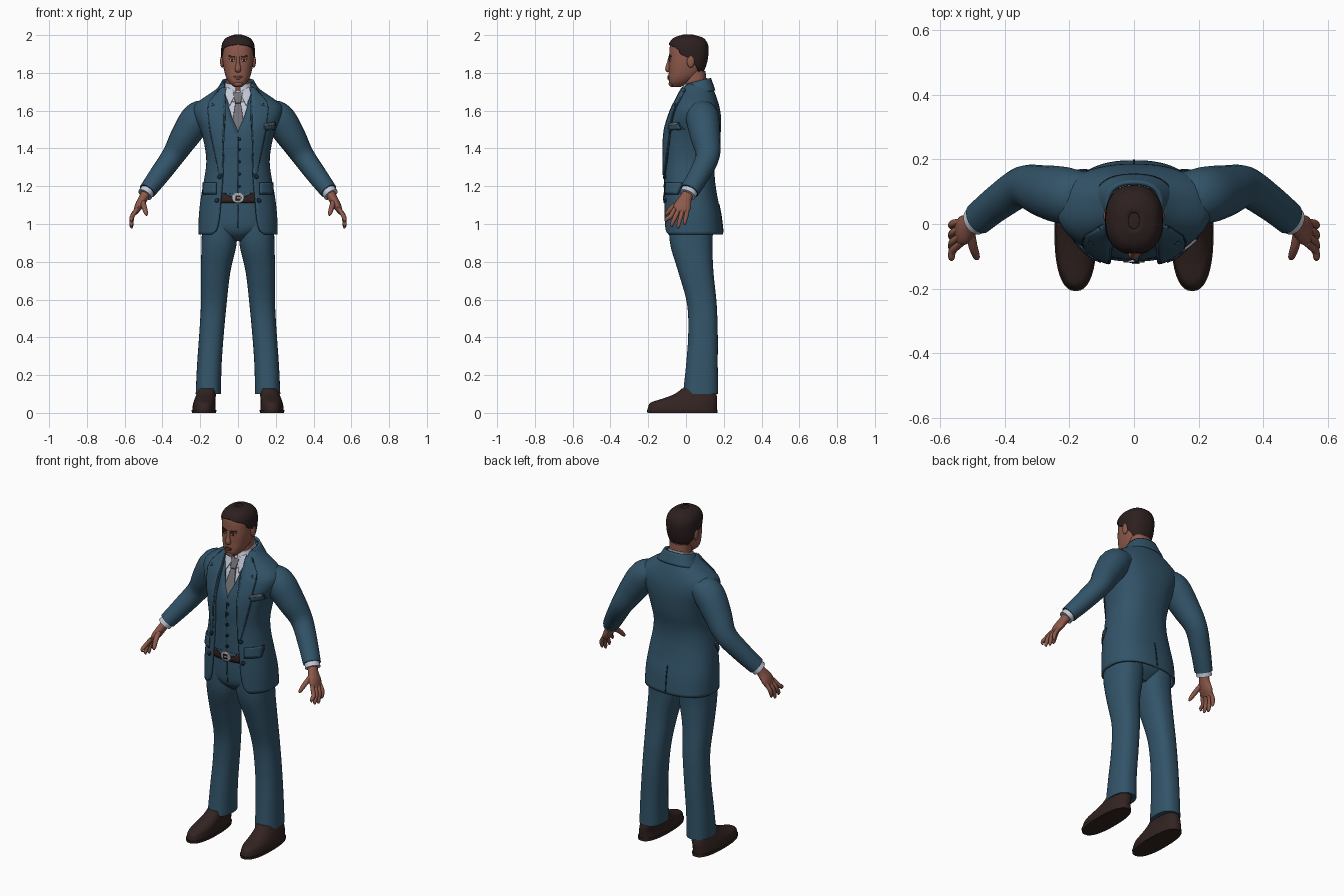
import bpy, bmesh, math
from mathutils import Vector, Matrix

cube = bpy.data.objects.get("Cube")
if cube:
    bpy.data.objects.remove(cube, do_unlink=True)


def material(name, *rgb):
    mat = bpy.data.materials.new(name)
    mat.use_nodes = True
    mat.diffuse_color = (*rgb, 1)
    mat.node_tree.nodes["Principled BSDF"].inputs["Base Color"].default_value = (*rgb, 1)
    return mat


suit = material("suit blue", .032, .088, .14)
seam = material("seam navy", .012, .03, .05)
shirt = material("shirt white", .55, .58, .68)
silk = material("tie grey", .17, .17, .19)
skin = material("skin brown", .27, .1, .07)
lip = material("lip brown", .17, .06, .05)
hair = material("hair black", .026, .014, .014)
leather = material("leather brown", .032, .017, .015)
metal = material("buckle silver", .45, .45, .47)
eye_white = material("eye white", .5, .47, .45)
parts = []


def finish(name, bm, mat, mirror=False, thick=0):
    """Turn a bmesh into an object, with optional thickness and mirrored twin."""
    bmesh.ops.remove_doubles(bm, verts=bm.verts, dist=1e-5)
    bmesh.ops.recalc_face_normals(bm, faces=bm.faces)
    mesh = bpy.data.meshes.new(name)
    bm.to_mesh(mesh)
    bm.free()
    mesh.materials.append(mat)
    obj = bpy.data.objects.new(name, mesh)
    bpy.context.collection.objects.link(obj)
    if thick:
        solid = obj.modifiers.new("thickness", 'SOLIDIFY')
        solid.thickness, solid.offset = thick, 0
    if mirror:
        obj.modifiers.new("mirror", 'MIRROR').use_mirror_merge = False
    parts.append(obj)


def at(table, z):
    """Smoothly interpolate the rows of a table keyed by its first column."""
    keys = [row[0] for row in table]
    last = len(keys) - 1
    z = min(max(z, keys[0]), keys[-1])
    i = min(sum(k <= z for k in keys) - 1, last - 1)

    def slope(k):
        a, b = table[max(k - 1, 0)], table[min(k + 1, last)]
        return [(q - p) / (b[0] - a[0]) for p, q in zip(a, b)]

    h = keys[i + 1] - keys[i]
    t = (z - keys[i]) / h
    s = t * t * (3 - 2 * t)
    return [p + (q - p) * s + h * (m * t * (1 - t) ** 2 - n * t * t * (1 - t))
            for p, q, m, n in zip(table[i], table[i + 1], slope(i), slope(i + 1))]


POWER = 2.4


def section(table, z, inset=0):
    row = at(table, z)
    cx = row[4] if len(row) > 4 else 0
    return cx, (row[2] + row[3]) / 2, row[1] - inset, (row[3] - row[2]) / 2 - inset


def power(v):
    return math.copysign(abs(v) ** (2 / POWER), v)


def skin_rings(bm, rings, closed, caps=True):
    rows = [[bm.verts.new(p) for p in ring] for ring in rings]
    for a, b in zip(rows, rows[1:]):
        for i in range(len(a) if closed else len(a) - 1):
            j = (i + 1) % len(a)
            bm.faces.new((a[i], a[j], b[j], b[i]))
    if caps:
        for ring in (rows if closed else rows[1:])[::len(rows) - 1 if closed else -len(rows)]:
            bm.faces.new(ring if closed else ring[:-1])


def loft(name, table, z0, z1, mat, opening=None, inset=0, steps=28, seg=40,
         tilt=0, caps=True, mirror=False, thick=0):
    """Stack rounded sections; an opening angle leaves a gap at the front."""
    rings = []
    for k in range(steps + 1):
        z = z0 + (z1 - z0) * k / steps
        cx, cy, rx, ry = section(table, z, inset)
        start = opening(z) if opening else 0
        ring = []
        for i in range(seg + 1 if opening else seg):
            a = start + 2 * (math.pi - start) * i / seg
            y = cy - ry * power(math.cos(a))
            ring.append((cx + rx * power(math.sin(a)), y, z + tilt * (y - cy)))
        rings.append(ring)
    bm = bmesh.new()
    skin_rings(bm, rings, not opening, caps and not opening)
    finish(name, bm, mat, mirror, thick)


def gap(table, widths, inset):
    """Opening angle that gives the listed half width at each height."""
    def angle(z):
        ratio = max(at(widths, z)[1], 0) / section(table, z, inset)[2]
        return math.asin(min(ratio, .98) ** (POWER / 2))
    return angle


def tube(name, path, mat, mirror=True, steps=5, seg=20):
    """Sweep an oval along points given as x, y, z, radius and side radius."""
    table = [(i, *p) for i, p in enumerate(path)]
    count = steps * (len(path) - 1)
    rings = []
    for k in range(count + 1):
        t = k / steps
        row = at(table, t)
        way = Vector(at(table, t + .05)[1:4]) - Vector(at(table, t - .05)[1:4])
        u = way.cross(Vector((0, 1, 0))).normalized()
        v = way.cross(u).normalized()
        angles = [math.tau * i / seg for i in range(seg)]
        rings.append([Vector(row[1:4]) + u * row[4] * math.cos(a) + v * row[5] * math.sin(a)
                      for a in angles])
    bm = bmesh.new()
    skin_rings(bm, rings, True)
    finish(name, bm, mat, mirror)


def ball(name, spot, size, mat, mirror=False):
    bm = bmesh.new()
    place = Matrix.Translation(spot) @ Matrix.Diagonal((*size, 1))
    bmesh.ops.create_uvsphere(bm, u_segments=20, v_segments=12, radius=1, matrix=place)
    finish(name, bm, mat, mirror)


def drape(name, outline, table, off, mat, mirror=False, side=-1, thick=.008):
    """Lay a flat outline in x and z onto the front (or back) of a lofted part."""
    bm = bmesh.new()
    face = bm.faces.new([bm.verts.new((x, 0, z)) for x, z in outline])
    bmesh.ops.triangulate(bm, faces=[face])
    for axis in (0, 2):
        values = [v.co[axis] for v in bm.verts]
        cuts = int((max(values) - min(values)) / .012)
        for k in range(1, cuts + 1):
            spot, normal = Vector(), Vector()
            spot[axis], normal[axis] = min(values) + k * .012, 1
            bmesh.ops.bisect_plane(bm, geom=bm.verts[:] + bm.edges[:] + bm.faces[:],
                                   plane_co=spot, plane_no=normal)
    for v in bm.verts:
        cx, cy, rx, ry = section(table, v.co.z)
        ratio = min(abs(v.co.x) / rx, .99)
        v.co.y = cy + side * (ry * (1 - ratio ** POWER) ** (1 / POWER) + off)
    finish(name, bm, mat, mirror, thick)


def oval(x, z, rx, rz):
    return [(x + rx * math.cos(math.tau * i / 16), z + rz * math.sin(math.tau * i / 16))
            for i in range(16)]


def box(x, z, rx, rz, lift=0):
    return [(x - rx, z - rz - lift), (x + rx, z - rz + lift),
            (x + rx, z + rz + lift), (x - rx, z + rz - lift)]


# Profiles: height, half width, front, back and, for paired parts, centre
body = [(.95, .21, -.125, .197), (1.05, .207, -.125, .185), (1.15, .195, -.125, .165),
        (1.25, .177, -.125, .152), (1.33, .168, -.125, .156), (1.42, .178, -.125, .175),
        (1.5, .2, -.115, .185), (1.57, .232, -.092, .185), (1.62, .235, -.072, .177),
        (1.66, .19, -.052, .165), (1.7, .13, -.037, .15), (1.745, .08, -.02, .13)]
hips = [(.91, .04, -.04, .09), (.95, .12, -.085, .13), (1, .18, -.1, .15), (1.17, .165, -.1, .13)]
leg = [(.1, .067, -.016, .17, .157), (.25, .065, 0, .168, .152), (.42, .065, .012, .168, .14),
       (.58, .068, .005, .162, .128), (.75, .078, -.042, .145, .118),
       (.9, .093, -.085, .14, .1), (1.05, .09, -.09, .15, .098)]
shoe = [(0, .06, -.2, .163, .18), (.02, .062, -.203, .163, .18), (.055, .058, -.185, .165, .178),
        (.075, .055, -.125, .165, .174), (.1, .052, -.06, .16, .168), (.13, .05, -.02, .15, .162)]
head = [(1.725, .02, -.07, -.03), (1.745, .043, -.088, .01), (1.775, .062, -.092, .055),
        (1.81, .073, -.091, .086), (1.85, .08, -.091, .102), (1.89, .082, -.089, .11),
        (1.93, .081, -.087, .112), (1.96, .074, -.079, .104), (1.985, .053, -.055, .08),
        (2, .012, -.01, .03)]

# Trousers and shoes
loft("trouser_legs", leg, .1, 1.05, suit, mirror=True)
loft("trouser_hips", hips, .91, 1.17, suit)
loft("shoes", shoe, .012, .13, leather, mirror=True)
loft("shoe_soles", shoe, 0, .016, leather, inset=-.004, steps=2, mirror=True)
drape("fly_seam", box(0, 1.04, .002, .06), hips, .001, seam, thick=.004)

# Belt
loft("belt", body, 1.112, 1.165, leather, inset=.018, steps=3, caps=False, thick=.008)
drape("belt_buckle", oval(0, 1.138, .032, .028), body, -.01, metal)
drape("buckle_hole", box(0, 1.138, .014, .014), body, -.008, leather)
drape("buckle_pin", box(.006, 1.138, .012, .004), body, -.006, metal)

# Shirt, tie and waistcoat
loft("shirt_body", body, 1.2, 1.72, shirt, inset=.03)
neckband = [(1.67, .086, -.037, .125), (1.75, .064, -.012, .108)]
loft("shirt_collar", neckband, 1.67, 1.755, shirt, gap(neckband, [(1.6, .01), (1.8, .012)], 0),
     tilt=.28, thick=.006)
drape("collar_points", [(.008, 1.695), (.045, 1.625), (.07, 1.69), (.058, 1.725)],
      body, -.016, shirt, mirror=True)
drape("tie_blade", [(-.013, 1.65), (.013, 1.65), (.032, 1.53), (.022, 1.46), (-.022, 1.46),
                    (-.032, 1.53)], body, -.022, silk)
drape("tie_knot", [(-.026, 1.695), (.026, 1.695), (.014, 1.64), (-.014, 1.64)], body, -.013, silk)
neckline = [(1.1, 0), (1.48, 0), (1.56, .03), (1.66, .058), (1.72, .06)]
loft("waistcoat", body, 1.155, 1.71, suit, gap(body, neckline, .02), inset=.02,
     steps=50, thick=.01)
drape("waistcoat_edge", box(0, 1.31, .002, .15), body, -.014, seam, thick=.004)
drape("waistcoat_points", [(-.07, 1.16), (.07, 1.16), (.03, 1.142), (0, 1.165), (-.03, 1.142)],
      body, -.013, suit)
for height in (1.2, 1.265, 1.33, 1.395, 1.45):
    drape("waistcoat_button", oval(.008, height, .008, .008), body, -.011, seam)

# Jacket
front_edge = [(.945, .14), (.965, .115), (1.02, .1), (1.1, .092), (1.25, .08),
              (1.45, .075), (1.6, .066), (1.745, .07)]
loft("jacket", body, .945, 1.74, suit, gap(body, front_edge, .006), inset=.006,
     steps=48, seg=64, thick=.012)
collar = [(1.685, .12, -.02, .15), (1.76, .076, 0, .125)]
loft("jacket_collar", collar, 1.685, 1.755, suit, lambda z: math.radians(62),
     tilt=.25, steps=6, thick=.012)
lapel = [(.068, 1.725), (.095, 1.715), (.15, 1.648), (.125, 1.63), (.158, 1.615),
         (.145, 1.5), (.095, 1.26), (.082, 1.26), (.078, 1.45), (.068, 1.6)]
drape("lapel_shadows", [(x + .004, z - .004) for x, z in lapel], body, .001, seam, mirror=True)
drape("lapels", lapel, body, .005, suit, mirror=True)
drape("pocket_shadows", box(.15, 1.187, .035, .031), body, .001, seam, mirror=True)
drape("pocket_flaps", box(.15, 1.19, .033, .029), body, .005, suit, mirror=True)
drape("breast_pocket_shadow", box(.165, 1.515, .032, .018, .004), body, .001, seam)
drape("breast_pocket", box(.165, 1.515, .029, .014, .004), body, .005, suit)
drape("pocket_square", box(.165, 1.529, .026, .006, .004), body, .006, silk)
for x, height in ((.098, 1.25), (.112, 1.125)):
    drape("jacket_buttons", oval(x, height, .011, .011), body, .004, seam, mirror=True)
drape("back_vent", box(0, 1.03, .003, .075), body, .001, seam, side=1, thick=.004)

# Sleeves, cuffs and hands
tube("sleeves", [(.15, .085, 1.595, .065, .075), (.213, .088, 1.56, .086, .088),
                 (.28, .102, 1.465, .077, .08), (.343, .115, 1.362, .061, .064),
                 (.415, .07, 1.262, .054, .056), (.48, .018, 1.175, .046, .052)], suit)
tube("cuffs", [(.465, .03, 1.195, .038, .044), (.493, .008, 1.155, .04, .045)], shirt)
tube("palms", [(.48, .018, 1.175, .026, .03), (.502, -.002, 1.135, .024, .033),
               (.525, -.018, 1.095, .022, .046), (.543, -.028, 1.06, .012, .04)], skin)
for base, tip, low in ((-.06, -.104, 1.01), (-.037, -.074, .985), (-.014, -.04, .977), (.007, -.006, .995)):
    middle = (base + tip) / 2
    tube("fingers", [(.535, base, 1.08, .011, .011), (.56, middle, 1.04, .012, .012),
                     (.564, tip, low + .015, .01, .01), (.562, tip, low, .004, .004)],
         skin, seg=10)
tube("thumbs", [(.508, -.02, 1.125, .016, .016), (.497, -.07, 1.09, .014, .014),
                (.487, -.1, 1.058, .011, .011), (.484, -.108, 1.045, .004, .004)], skin, seg=10)

# Head and hair
loft("neck", [(1.66, .06, -.006, .11), (1.81, .06, -.005, .104)], 1.66, 1.81, skin, steps=4)
loft("head", head, 1.725, 1.97, skin)
hairline = [(1.79, 150), (1.82, 125), (1.85, 108), (1.88, 92), (1.9, 72), (1.925, 62),
            (1.94, 40), (1.952, 0), (2, 0)]
loft("hair", head, 1.795, 2, hair, lambda z: math.radians(max(at(hairline, z)[1], 0)),
     inset=-.005, steps=42, thick=.006)
ball("hair_crown", (0, .012, 1.985), (.045, .05, .015), hair)
ball("ears", (.084, .025, 1.86), (.011, .02, .033), skin, mirror=True)

# Face
tube("nose", [(0, -.086, 1.885, .008, .006), (0, -.092, 1.85, .01, .01),
              (0, -.096, 1.82, .017, .014), (0, -.09, 1.806, .012, .008)], skin, mirror=False)
drape("eyes", oval(.031, 1.866, .013, .006), head, 0, eye_white, mirror=True, thick=.004)
drape("pupils", oval(.031, 1.866, .006, .006), head, .001, hair, mirror=True, thick=.004)
drape("upper_lids", box(.031, 1.873, .015, .003), head, .002, lip, mirror=True, thick=.004)
drape("brows", box(.032, 1.886, .017, .004, .002), head, .002, hair, mirror=True, thick=.006)
drape("upper_lip", oval(0, 1.781, .023, .005), head, .002, lip)
drape("lower_lip", oval(0, 1.772, .019, .006), head, .003, lip)
ball("chin", (0, -.076, 1.742), (.026, .016, .016), skin)

# Smooth shading with sharp creases kept
bpy.ops.object.select_all(action='DESELECT')
for part in parts:
    part.select_set(True)
bpy.context.view_layer.objects.active = parts[0]
bpy.ops.object.shade_smooth_by_angle(angle=math.radians(40))
